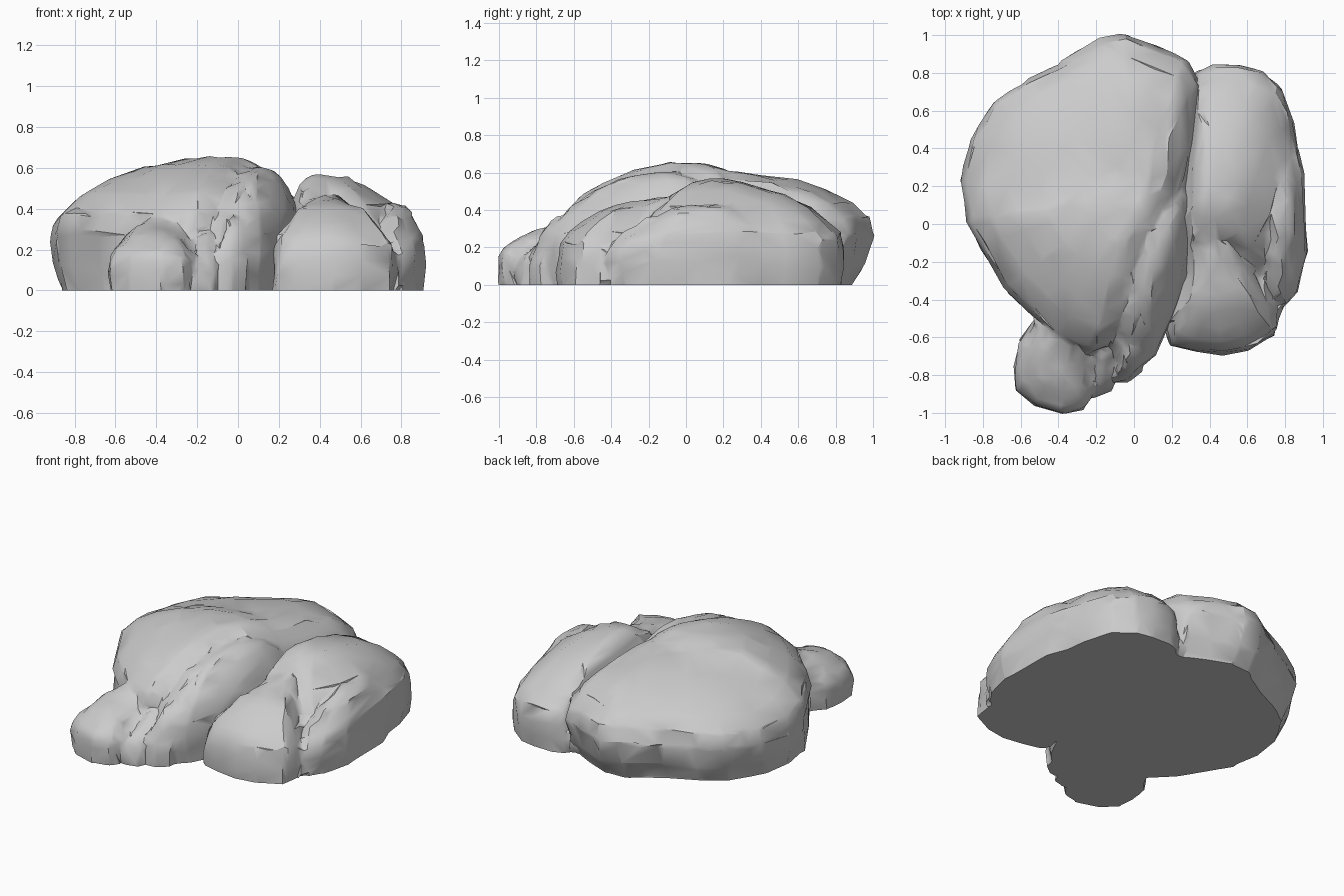
import bpy, bmesh, math, random
from mathutils import Vector

if "Cube" in bpy.data.objects:
    bpy.data.objects.remove(bpy.data.objects["Cube"])
random.seed(4)

stone = bpy.data.materials.new("grey_stone")
stone.use_nodes = True
stone.diffuse_color = (0.6, 0.6, 0.6, 1)
stone.node_tree.nodes["Principled BSDF"].inputs["Base Color"].default_value = (0.6, 0.6, 0.6, 1)

# Weathered side above the widest line: outline scale against share of the height
SIDE = [(1.01, 0.36), (0.98, 0.52), (0.87, 0.67), (0.72, 0.79), (0.52, 0.91),
        (0.3, 0.98), (0.12, 1)]


def lerp(points, v):
    """Height along a list of (position, height) pairs."""
    if v <= points[0][0]:
        return points[0][1]
    for (a, p), (b, q) in zip(points, points[1:]):
        if v <= b:
            return p + (q - p) * (v - a) / (b - a)
    return points[-1][1]


def lump(outline, centre, heights, foot=0.95, power=1, lean=0):
    """Closed dome lofted from its plan outline and its heights along y.
    foot scales the ground outline and lean shifts it along y."""
    bm = bmesh.new()
    centre = Vector(centre)
    side = [(foot - .04, -.25, lean), (foot, 0, lean), ((foot + 1.02) / 2, .18, lean * .4)]
    side += [(scale, level ** power, 0) for scale, level in SIDE]
    rings = []
    for scale, level, shift in side:
        points = [centre + (Vector(p) - centre) * scale for p in outline]
        rings.append([bm.verts.new((q.x, q.y + shift, level * lerp(heights, q.y)))
                      for q in points])
    for low, high in zip(rings, rings[1:]):
        for i in range(len(outline)):
            bm.faces.new((low[i - 1], low[i], high[i], high[i - 1]))
    bm.faces.new(rings[0])
    bm.faces.new(rings[-1])
    bmesh.ops.triangulate(bm, faces=bm.faces)
    bmesh.ops.recalc_face_normals(bm, faces=bm.faces)
    mesh = bpy.data.meshes.new("lump")
    bm.to_mesh(mesh)
    bm.free()
    obj = bpy.data.objects.new("lump", mesh)
    bpy.context.collection.objects.link(obj)
    return obj


def weathered(name, lumps, ratio, rough):
    """Fuse lumps into one faceted stone and cut it flat at the ground."""
    bpy.ops.object.select_all(action='DESELECT')
    for obj in lumps:
        obj.select_set(True)
    obj = lumps[0]
    bpy.context.view_layer.objects.active = obj
    bpy.ops.object.join()
    obj.name = name
    remesh = obj.modifiers.new("fuse", 'REMESH')
    remesh.mode = 'VOXEL'
    remesh.voxel_size = 0.02
    smooth = obj.modifiers.new("wear", 'SMOOTH')
    smooth.factor = 0.5
    smooth.iterations = 3
    obj.modifiers.new("facets", 'DECIMATE').ratio = ratio
    for mod in list(obj.modifiers):
        bpy.ops.object.modifier_apply(modifier=mod.name)
    bm = bmesh.new()
    bm.from_mesh(obj.data)
    for v in bm.verts:
        v.co += Vector([random.uniform(-rough, rough) for _ in range(3)])
    cut = bmesh.ops.bisect_plane(bm, geom=bm.verts[:] + bm.edges[:] + bm.faces[:],
                                 plane_co=(0, 0, 0), plane_no=(0, 0, -1), clear_outer=True)
    rim = [e for e in cut["geom_cut"] if isinstance(e, bmesh.types.BMEdge)]
    bmesh.ops.contextual_create(bm, geom=rim)
    bmesh.ops.recalc_face_normals(bm, faces=bm.faces)
    bm.to_mesh(obj.data)
    bm.free()
    obj.data.materials.clear()
    obj.data.materials.append(stone)
    bpy.ops.object.shade_smooth_by_angle(angle=math.radians(35))


# Large domed stone at the back
dome = lump([(-.91, .22), (-.87, .43), (-.74, .64), (-.58, .75), (-.4, .84), (-.18, .98),
             (-.04, 1), (.13, .93), (.28, .86), (.34, .75), (.34, .45), (.29, .2), (.2, -.1),
             (.05, -.4), (-.08, -.6), (-.22, -.68), (-.4, -.6), (-.53, -.48), (-.68, -.33),
             (-.82, -.1), (-.88, .02)],
            (-.01, .15), [(-.6, .66), (-.1, .67), (.1, .65), (.25, .6), (.5, .6), (1, .63)],
            .95, .85, -.07)

# Low rounded stone at the front, running back into the dome
front = lump([(-.63, -.75), (-.61, -.63), (-.52, -.5), (-.4, -.38), (-.25, -.4), (-.18, -.55),
              (-.18, -.75), (-.21, -.88), (-.25, -.97), (-.37, -1.01), (-.53, -.96), (-.62, -.88)],
             (-.4, -.72), [(-1, .3), (-.75, .3), (-.6, .37), (-.4, .47)], .97)

# Sloping ridge between the two big stones, with its two toes
ridge = lump([(-.05, -.76), (.03, -.77), (.11, -.7), (.2, -.5), (.28, -.3), (.32, 0),
              (.3, .2), (.18, .32), (0, .15), (-.12, -.2), (-.17, -.5), (-.14, -.68)],
             (.08, -.2), [(-.75, .44), (-.6, .52), (-.4, .56), (-.25, .59), (0, .62), (.3, .6)],
             .93, .9)
toe = lump([(-.2, -.91), (-.12, -.88), (-.1, -.75), (-.1, -.6), (-.17, -.55), (-.22, -.7)],
           (-.16, -.72), [(-.9, .2), (-.75, .25), (-.55, .36)], 1)
inner_toe = lump([(-.1, -.84), (-.03, -.83), (.04, -.78), (.06, -.6), (-.02, -.5), (-.1, -.65)],
                 (-.03, -.7), [(-.83, .26), (-.7, .36), (-.5, .46)], .97)
weathered("back_stone", [dome, front, ridge, toe, inner_toe], .05, .008)

# Long stone on the left with its front lobe and outer shoulder
long_lump = lump([(.33, .8), (.42, .83), (.55, .84), (.66, .81), (.77, .72), (.84, .53),
                  (.88, .25), (.82, 0), (.72, -.25), (.5, -.4), (.25, -.3), (.22, 0),
                  (.26, .4), (.31, .7)],
                 (.4, .2), [(-.4, .46), (-.2, .48), (0, .55), (.15, .57), (.45, .53), (.8, .51)],
                 .99)
lobe = lump([(.2, -.63), (.17, -.55), (.24, -.3), (.24, 0), (.38, .2), (.58, .05), (.66, -.25),
             (.76, -.46), (.75, -.56), (.6, -.66), (.46, -.68), (.32, -.66)],
            (.43, -.22), [(-.67, .42), (-.45, .43), (-.2, .45), (0, .52), (.2, .54)], 1.03)
shoulder = lump([(.83, .5), (.9, .28), (.91, .05), (.92, -.15), (.86, -.35), (.79, -.45),
                 (.7, -.38), (.66, -.1), (.65, .2), (.72, .45)],
                (.77, .03), [(-.5, .34), (-.3, .37), (0, .42), (.25, .44), (.5, .42)])
# Low packing that closes the seam under the big stones
packing = lump([(.1, .8), (.38, .78), (.45, .3), (.4, -.3), (.25, -.42), (.08, -.42)],
               (.24, .2), [(-.4, .22), (.2, .32), (.8, .25)])
weathered("left_stone", [long_lump, lobe, shoulder, packing], .05, .011)
